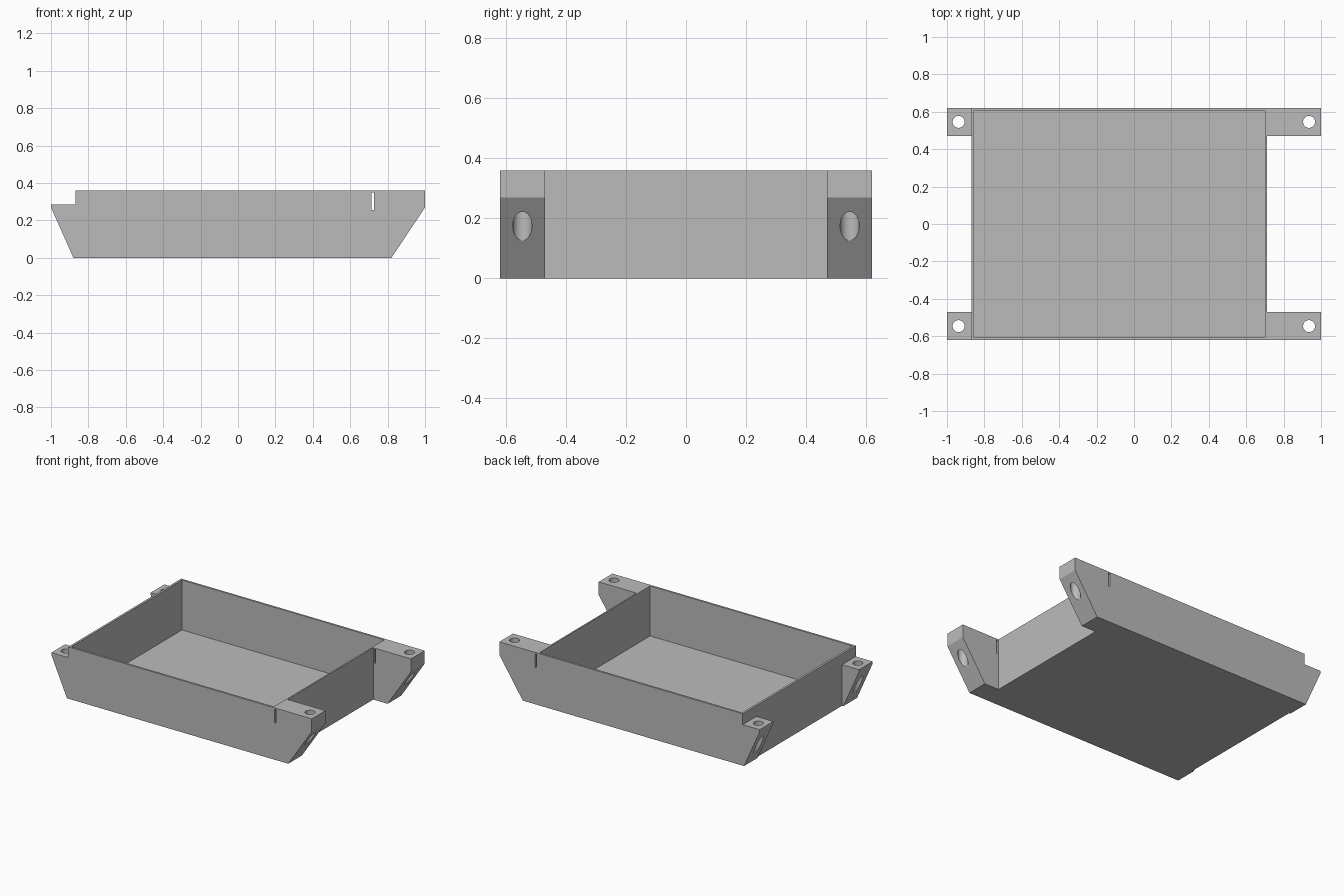
import bpy
import bmesh
import math
from mathutils import Matrix, Vector

cube = bpy.data.objects.get("Cube")
if cube:
    bpy.data.objects.remove(cube, do_unlink=True)

HALF_W = 0.62        # half depth of the tray
LUG = 0.47           # inner side of the mounting lugs
TOP = 0.36

grey = bpy.data.materials.new("plain grey")
grey.use_nodes = True
grey.diffuse_color = (0.5, 0.5, 0.5, 1)
grey.node_tree.nodes["Principled BSDF"].inputs["Base Color"].default_value = (0.5, 0.5, 0.5, 1)


def finish(name, bm):
    bmesh.ops.recalc_face_normals(bm, faces=bm.faces[:])
    mesh = bpy.data.meshes.new(name)
    bm.to_mesh(mesh)
    bm.free()
    mesh.materials.append(grey)
    obj = bpy.data.objects.new(name, mesh)
    bpy.context.collection.objects.link(obj)
    return obj


def box(name, low, high):
    low, high = Vector(low), Vector(high)
    bm = bmesh.new()
    place = Matrix.Translation((low + high) / 2) @ Matrix.Diagonal((*(high - low), 1))
    bmesh.ops.create_cube(bm, size=1, matrix=place)
    return finish(name, bm)


def cylinder(name, x, y, radius):
    bm = bmesh.new()
    bmesh.ops.create_cone(bm, cap_ends=True, segments=40, radius1=radius, radius2=radius,
                          depth=1, matrix=Matrix.Translation((x, y, 0.2)))
    return finish(name, bm)


# Side outline with sloped ends, extruded across the full depth
outline = [(-0.88, 0), (0.82, 0), (1, 0.27), (1, TOP), (-0.87, TOP),
           (-0.87, 0.285), (-1, 0.285), (-1, 0.27)]
bm = bmesh.new()
side = bm.faces.new([bm.verts.new((x, -HALF_W, z)) for x, z in outline])
grown = bmesh.ops.extrude_face_region(bm, geom=[side])["geom"]
bmesh.ops.translate(bm, vec=(0, 2 * HALF_W, 0),
                    verts=[v for v in grown if isinstance(v, bmesh.types.BMVert)])
tray = finish("mounting_tray", bm)

# Hollow inside, gaps between the lugs, strap slot and screw holes
cutters = [
    box("inside_cutter", (-0.855, -0.606, 0.013), (0.70, 0.606, 0.6)),
    box("left_gap_cutter", (0.71, -LUG, -0.2), (1.2, LUG, 0.6)),
    box("right_gap_cutter", (-1.2, -LUG, -0.2), (-0.87, LUG, 0.6)),
    box("slot_cutter", (0.714, -0.8, 0.256), (0.727, 0.8, 0.35)),
]
for x in (-0.938, 0.936):
    for y in (-0.546, 0.546):
        cutters.append(cylinder("screw_hole_cutter", x, y, 0.032))

for cutter in cutters:
    cutter.hide_render = True
    cut = tray.modifiers.new(cutter.name, "BOOLEAN")
    cut.operation = "DIFFERENCE"
    cut.solver = "EXACT"
    cut.object = cutter

# Bake the cuts and drop the cutters
bpy.context.view_layer.update()
graph = bpy.context.evaluated_depsgraph_get()
result = bpy.data.meshes.new_from_object(tray.evaluated_get(graph))
tray.modifiers.clear()
tray.data = result
result.materials.clear()
result.materials.append(grey)
for face in result.polygons:
    face.material_index = 0
for cutter in cutters:
    bpy.data.objects.remove(cutter, do_unlink=True)

# Smooth hole walls, sharp corners
bpy.ops.object.select_all(action="DESELECT")
tray.select_set(True)
bpy.context.view_layer.objects.active = tray
bpy.ops.object.shade_smooth_by_angle(angle=math.radians(25))
